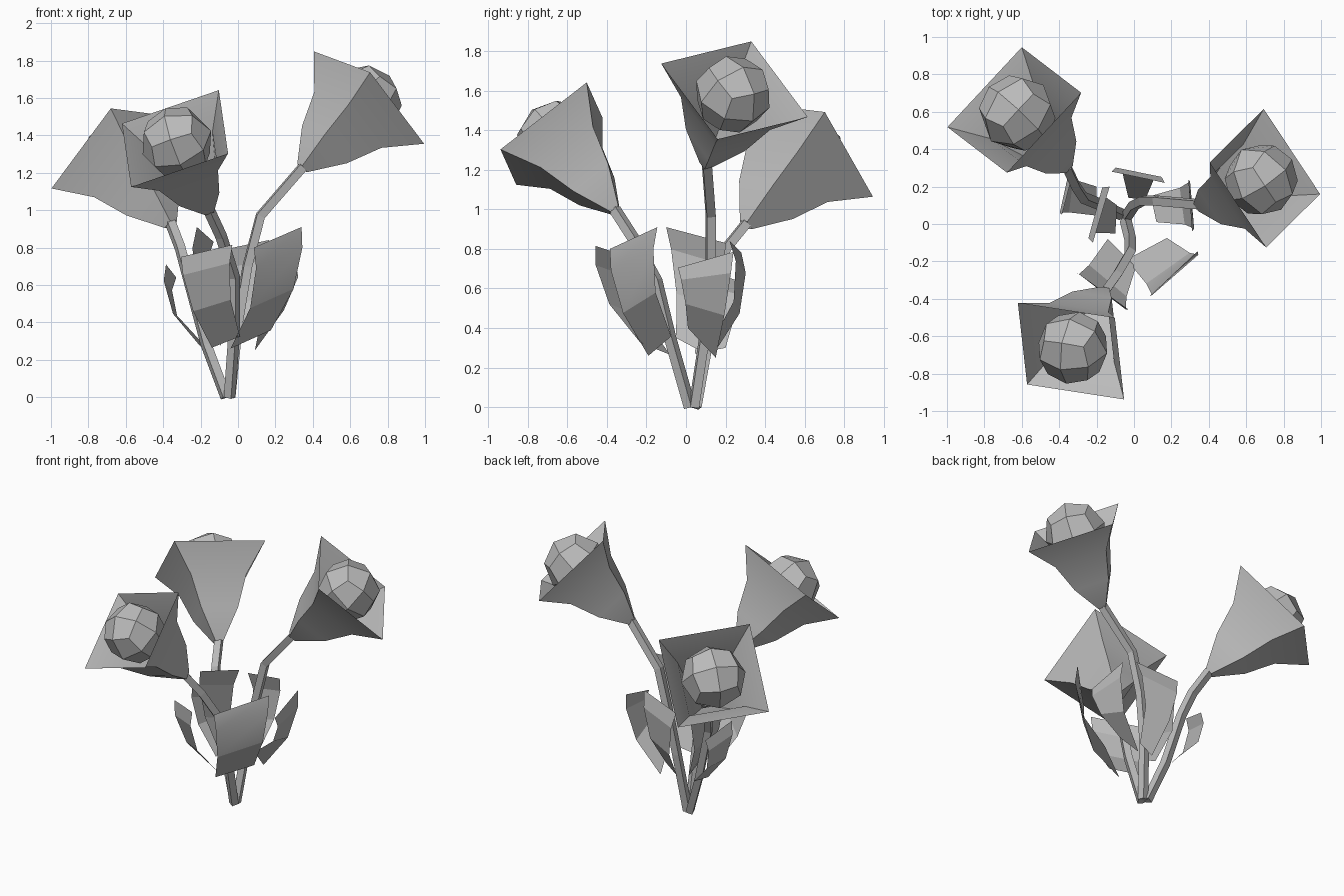
import bpy, bmesh, math
from mathutils import Vector, Matrix

cube = bpy.data.objects.get("Cube")
if cube:
    bpy.data.objects.remove(cube, do_unlink=True)

# Single grey for the whole plant
grey = bpy.data.materials.new("plain_grey")
grey.use_nodes = True
tone = (0.5, 0.5, 0.5, 1)
grey.diffuse_color = tone
grey.node_tree.nodes["Principled BSDF"].inputs["Base Color"].default_value = tone


def finish(name, bm, smooth=None):
    mesh = bpy.data.meshes.new(name)
    bm.to_mesh(mesh)
    bm.free()
    obj = bpy.data.objects.new(name, mesh)
    bpy.context.collection.objects.link(obj)
    mesh.materials.append(grey)
    if smooth:
        bpy.ops.object.select_all(action='DESELECT')
        bpy.context.view_layer.objects.active = obj
        obj.select_set(True)
        bpy.ops.object.shade_smooth_by_angle(angle=math.radians(smooth))
    return obj


def skin(bm, rows, closed):
    # Bridge neighbouring rows of vertices with quads
    for a, b in zip(rows, rows[1:]):
        n = len(a)
        for i in range(n if closed else n - 1):
            j = (i + 1) % n
            bm.faces.new((a[i], a[j], b[j], b[i]))


def flower(name, center, corner, next_corner):
    # Local frame: x and y run to two rim corners, z points out of the flower
    c = Vector(center)
    x = Vector(corner) - c
    radius = x.length
    x.normalize()
    z = x.cross(Vector(next_corner) - c).normalized()
    y = z.cross(x)
    frame = Matrix.Translation(c) @ Matrix((x, y, z)).transposed().to_4x4()
    size = radius / 0.395

    # Flared four-sided trumpet: (depth below rim, corner radius)
    bm = bmesh.new()
    rows = []
    for depth, r in ((0.54, 0.035), (0.36, 0.16), (0.17, 0.24), (0, 0.395)):
        ring = []
        for i in range(4):
            a = i * math.pi / 2
            p = Vector((r * math.cos(a), r * math.sin(a), -depth)) * size
            ring.append(bm.verts.new(frame @ p))
        rows.append(ring)
    skin(bm, rows, True)
    finish(name + "_trumpet", bm, 50)

    # Faceted ball made from a rounded cube
    bm = bmesh.new()
    bmesh.ops.create_cube(bm, size=2)
    bmesh.ops.subdivide_edges(bm, edges=bm.edges[:], cuts=1, use_grid_fill=True)
    turn = Matrix.Rotation(math.pi / 4, 4, 'Z')
    for v in bm.verts:
        p = turn @ (v.co.normalized() * 0.197)
        v.co = frame @ ((p - Vector((0, 0, 0.03))) * size)
    finish(name + "_ball", bm)


def stem(name, points):
    curve = bpy.data.curves.new(name, 'CURVE')
    curve.dimensions = '3D'
    curve.bevel_depth = 0.032
    curve.bevel_resolution = 0
    curve.use_fill_caps = True
    line = curve.splines.new('POLY')
    line.use_smooth = False
    line.points.add(len(points) - 1)
    for p, co in zip(line.points, points):
        p.co = (*co, 1)
    curve.materials.append(grey)
    obj = bpy.data.objects.new(name, curve)
    bpy.context.collection.objects.link(obj)


def leaf(name, low_a, low_b, top_a, top_b):
    # Curved sheet bulging away from the middle of the plant
    la, lb, ta, tb = map(Vector, (low_a, low_b, top_a, top_b))
    out = ta + tb - la - lb
    out.z = 0
    out.normalize()
    bm = bmesh.new()
    rows = []
    for t, bulge in ((0, 0), (0.4, 0.075), (0.8, 0.05), (1, 0)):
        push = out * bulge
        rows.append([bm.verts.new(la.lerp(ta, t) + push),
                     bm.verts.new(lb.lerp(tb, t) + push)])
    skin(bm, rows, False)
    finish(name, bm, 20)


# Three flowers: rim centre and two neighbouring rim corners
flower("left_flower", (0.70, 0.245, 1.602), (0.995, 0.16, 1.355), (0.685, 0.615, 1.475))
flower("front_flower", (-0.337, -0.68, 1.383), (-0.053, -0.938, 1.303), (-0.093, -0.507, 1.642))
flower("back_flower", (-0.64, 0.61, 1.304), (-0.60, 0.945, 1.064), (-1.0, 0.507, 1.123))

# Bent stems
stem("left_stem", [(-0.04, 0.04, 0), (0, 0.10, 0.4), (0.05, 0.125, 0.7),
                   (0.12, 0.125, 0.97), (0.35, 0.105, 1.235)])
stem("front_stem", [(-0.045, 0.02, 0), (-0.02, -0.08, 0.35), (-0.02, -0.15, 0.64),
                    (-0.09, -0.27, 0.86), (-0.155, -0.36, 1.0)])
stem("back_stem", [(-0.065, 0.05, 0), (-0.17, 0.10, 0.28), (-0.27, 0.14, 0.65),
                   (-0.31, 0.20, 0.80), (-0.36, 0.305, 0.93)])

# Ring of leaves: two low corners, two top corners
leaf("front_right_leaf", (-0.14, -0.08, 0.265), (0.01, -0.23, 0.325),
     (-0.305, -0.26, 0.75), (-0.03, -0.457, 0.815))
leaf("front_left_leaf", (-0.04, -0.19, 0.26), (0.176, -0.075, 0.358),
     (0.085, -0.385, 0.80), (0.34, -0.145, 0.91))
leaf("left_leaf", (0.12, 0.01, 0.40), (0.09, 0.15, 0.25),
     (0.31, -0.04, 0.705), (0.29, 0.24, 0.785))
leaf("back_leaf", (0.06, 0.13, 0.33), (-0.03, 0.14, 0.27),
     (0.165, 0.22, 0.84), (-0.12, 0.28, 0.78))
leaf("right_leaf", (-0.09, 0.10, 0.27), (-0.10, -0.05, 0.35),
     (-0.13, 0.20, 0.83), (-0.22, -0.10, 0.91))
leaf("back_right_leaf", (-0.20, 0.20, 0.30), (-0.20, 0.045, 0.27),
     (-0.33, 0.26, 0.64), (-0.385, 0.05, 0.71))
